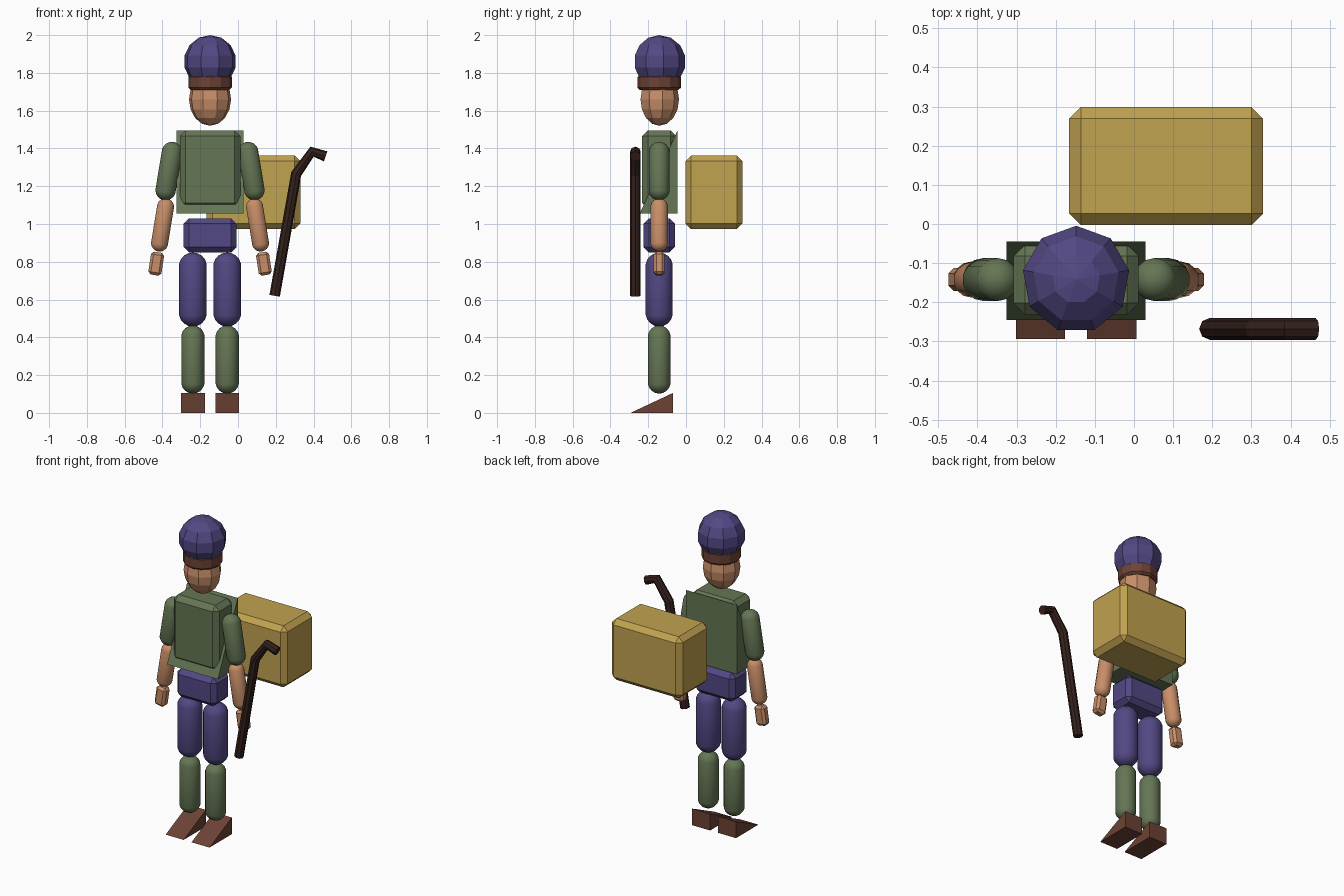
import bpy, bmesh, math
from mathutils import Vector, Matrix

if "Cube" in bpy.data.objects:
    bpy.data.objects.remove(bpy.data.objects["Cube"])

CX, CY = -0.148, -0.142   # figure axis


def material(name, rgb):
    m = bpy.data.materials.new(name)
    m.diffuse_color = (*rgb, 1)
    m.use_nodes = True
    m.node_tree.nodes["Principled BSDF"].inputs["Base Color"].default_value = m.diffuse_color
    return m


GREEN = material("green cloth", (0.13, 0.18, 0.09))
PURPLE = material("purple cloth", (0.085, 0.065, 0.23))
SKIN = material("skin", (0.58, 0.27, 0.14))
BROWN = material("brown leather", (0.15, 0.055, 0.035))
STRAW = material("straw", (0.53, 0.36, 0.08))
WOOD = material("dark wood", (0.035, 0.015, 0.011))


def finish(name, bm, mat, smooth=False):
    bmesh.ops.recalc_face_normals(bm, faces=bm.faces)
    me = bpy.data.meshes.new(name)
    bm.to_mesh(me)
    bm.free()
    me.materials.append(mat)
    ob = bpy.data.objects.new(name, me)
    bpy.context.collection.objects.link(ob)
    if smooth:
        bpy.ops.object.select_all(action='DESELECT')
        ob.select_set(True)
        bpy.context.view_layer.objects.active = ob
        bpy.ops.object.shade_smooth_by_angle(angle=math.radians(40))
    return ob


def box(name, mat, center, size, bevel, tilt=0):
    bm = bmesh.new()
    bmesh.ops.create_cube(bm, size=1)
    bmesh.ops.scale(bm, vec=size, verts=bm.verts)
    bmesh.ops.bevel(bm, geom=bm.edges[:], offset=bevel, segments=1, affect='EDGES')
    bm.transform(Matrix.Translation(center) @ Matrix.Rotation(tilt, 4, 'Y'))
    return finish(name, bm, mat)


def wedge(name, mat, x0, x1, y0, y1, z0, z1):
    # right-angled wedge: upright back, slope running down to the front
    bm = bmesh.new()
    tri = [(y0, z0), (y1, z0), (y1, z1)]
    f = bm.faces.new([bm.verts.new((x0, y, z)) for y, z in tri])
    ext = bmesh.ops.extrude_face_region(bm, geom=[f], use_keep_orig=True)
    bmesh.ops.translate(bm, vec=(x1 - x0, 0, 0),
                        verts=[v for v in ext['geom'] if isinstance(v, bmesh.types.BMVert)])
    return finish(name, bm, mat)


def ball(name, mat, center, radii, segs, rings):
    bm = bmesh.new()
    bmesh.ops.create_uvsphere(bm, u_segments=segs, v_segments=rings, radius=1)
    bm.transform(Matrix.Translation(center) @ Matrix.Diagonal((*radii, 1)))
    return finish(name, bm, mat)


def capsule(name, mat, a, b, r, segs=14, rings=9):
    # sphere split at its equator and stretched between points a and b
    a, b = Vector(a), Vector(b)
    bm = bmesh.new()
    bmesh.ops.create_uvsphere(bm, u_segments=segs, v_segments=rings, radius=r)
    half = (b - a).length / 2
    k = 1 / math.cos(math.pi / rings / 2)
    for v in bm.verts:
        v.co.x *= k
        v.co.y *= k
        v.co.z += half if v.co.z > 0 else -half
    rot = Vector((0, 0, 1)).rotation_difference(b - a).to_matrix().to_4x4()
    bm.transform(Matrix.Translation((a + b) / 2) @ rot)
    return finish(name, bm, mat, True)


# Head, headband and hat
ball("head", SKIN, (CX, CY, 1.66), (0.113, 0.105, 0.14), 9, 8)
bm = bmesh.new()
bmesh.ops.create_cone(bm, cap_ends=True, segments=12, radius1=0.115, radius2=0.115, depth=0.08)
rims = [e for e in bm.edges if abs(e.verts[0].co.z - e.verts[1].co.z) < 1e-4]
bmesh.ops.bevel(bm, geom=rims, offset=0.012, segments=1, affect='EDGES')
bm.transform(Matrix.Translation((CX, CY, 1.75)))
finish("headband", bm, BROWN)
ball("hat", PURPLE, (CX, CY, 1.86), (0.141, 0.141, 0.14), 9, 7)

# Torso, tunic wedge and hips
box("torso", GREEN, (CX, CY, 1.288), (0.32, 0.18, 0.415), 0.03)
wedge("tunic", GREEN, CX - 0.178, CX + 0.178, -0.245, -0.045, 1.055, 1.495)
box("hips", PURPLE, (CX, CY, 0.94), (0.28, 0.166, 0.18), 0.028)

# Arms and legs, mirrored about the figure axis
for side, s in (("right", -1), ("left", 1)):
    P = lambda dx, z: (CX + s * dx, CY, z)
    capsule(side + "_upper_arm", GREEN, P(0.202, 1.38), P(0.235, 1.18), 0.055)
    capsule(side + "_forearm", SKIN, P(0.236, 1.09), P(0.267, 0.90), 0.046)
    box(side + "_hand", SKIN, P(0.285, 0.79), (0.07, 0.058, 0.122), 0.014, -s * 0.15)
    capsule(side + "_thigh", PURPLE, P(0.091, 0.776), P(0.091, 0.53), 0.073)
    capsule(side + "_shin", GREEN, P(0.091, 0.402), P(0.091, 0.163), 0.061)
    x = CX + s * 0.091
    wedge(side + "_boot", BROWN, x - 0.063, x + 0.063, -0.294, -0.07, 0, 0.105)

# Pack behind the figure
box("pack", STRAW, (0.082, 0.148, 1.168), (0.496, 0.302, 0.39), 0.03)

# Bent walking staff: octagonal tube along a short path
path = [(0.194, 0.62), (0.308, 1.265), (0.392, 1.383), (0.464, 1.358)]
cu = bpy.data.curves.new("staff", 'CURVE')
cu.dimensions = '3D'
sp = cu.splines.new('POLY')
sp.points.add(len(path) - 1)
for p, (x, z) in zip(sp.points, path):
    p.co = (x, -0.268, z, 1)
cu.bevel_depth = 0.028
cu.bevel_resolution = 2
cu.use_fill_caps = True
cu.materials.append(WOOD)
staff = bpy.data.objects.new("staff", cu)
bpy.context.collection.objects.link(staff)
bpy.ops.object.select_all(action='DESELECT')
staff.select_set(True)
bpy.context.view_layer.objects.active = staff
bpy.ops.object.convert(target='MESH')
bpy.ops.object.shade_flat()
